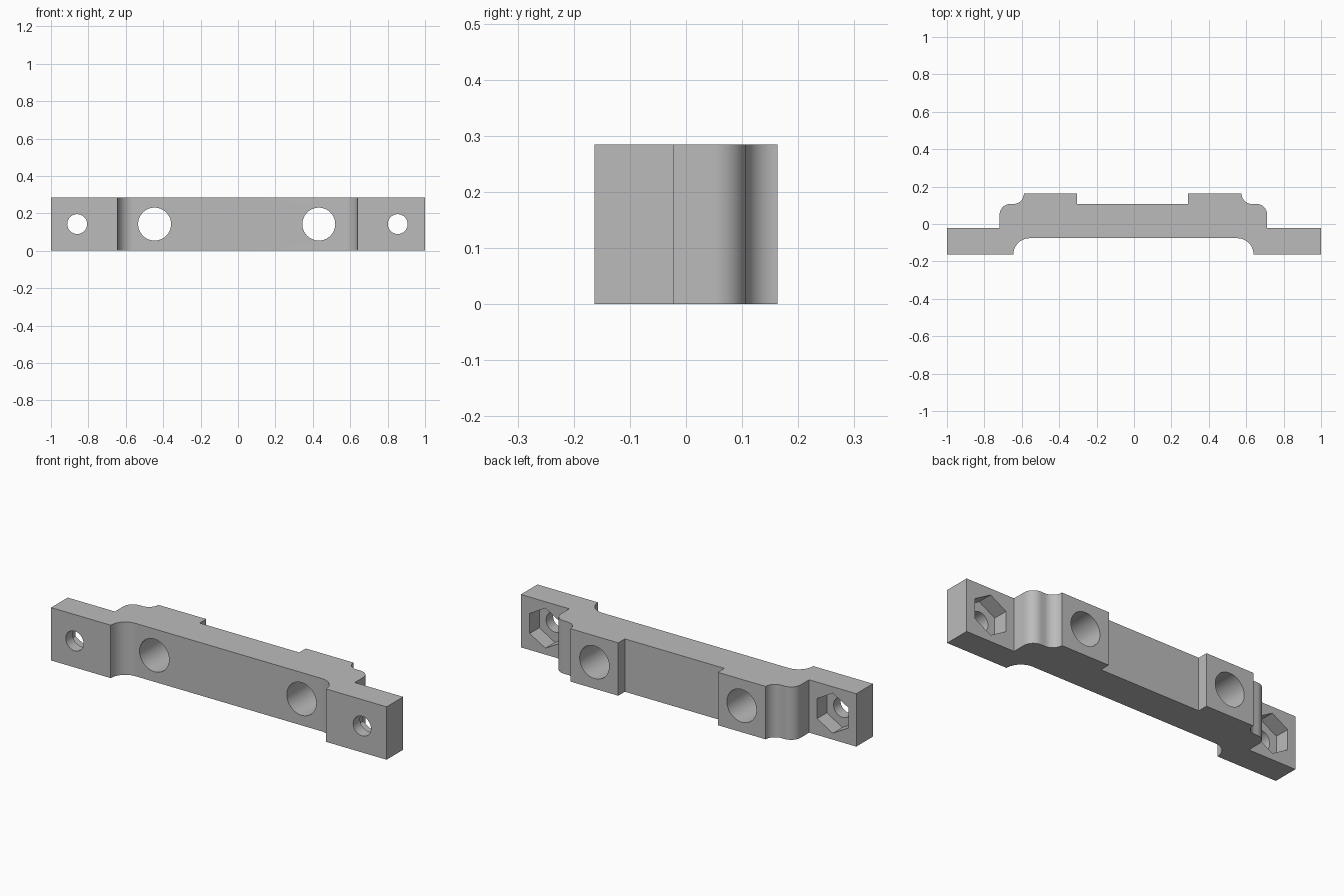
import bpy
import bmesh
from math import cos, sin, pi, radians

cube = bpy.data.objects.get("Cube")
if cube:
    bpy.data.objects.remove(cube, do_unlink=True)

HEIGHT = 0.285
MID = HEIGHT / 2
FRONT, BACK = -0.163, 0.163
EAR_BACK, BEAM_FRONT, BEAM_BACK = -0.022, -0.076, 0.107
PAD_SHIFT, BODY_SHIFT = -0.007, -0.003   # slight offset of the features to -x

grey = bpy.data.materials.new("grey plastic")
grey.use_nodes = True
colour = (0.5, 0.5, 0.5, 1)
grey.diffuse_color = colour
grey.node_tree.nodes["Principled BSDF"].inputs["Base Color"].default_value = colour


def arc(cx, cy, r, start, end, steps=14):
    angles = [radians(start + (end - start) * i / steps) for i in range(steps + 1)]
    return [(cx + r * cos(a), cy + r * sin(a)) for a in angles]


def half_profile(side):
    """Outline of one half in plan, from the front middle round to the back middle."""
    pts = arc(0.555, FRONT, 0.087, 90, 0)                       # front hollow
    pts = [(x + side * BODY_SHIFT, y) for x, y in pts]
    pts += [(1, FRONT), (1, EAR_BACK)]                          # mounting ear
    back = [(0.715, EAR_BACK)]
    back += arc(0.658, BEAM_BACK - 0.057, 0.057, 0, 90)         # rounded shoulder
    back += arc(0.638, BACK, 0.056, 270, 180)                   # hollow beside the pad
    back += [(0.297, BACK), (0.297, BEAM_BACK)]                 # raised pad
    pts += [(x + side * PAD_SHIFT * (0.5 if x > 0.65 else 1), y) for x, y in back]
    return [(side * x, y) for x, y in pts]


def extrude_outline(name, outline):
    bm = bmesh.new()
    face = bm.faces.new([bm.verts.new((x, y, 0)) for x, y in outline])
    new = bmesh.ops.extrude_face_region(bm, geom=[face])["geom"]
    bmesh.ops.translate(bm, vec=(0, 0, HEIGHT),
                        verts=[v for v in new if isinstance(v, bmesh.types.BMVert)])
    bmesh.ops.recalc_face_normals(bm, faces=bm.faces)
    mesh = bpy.data.meshes.new(name)
    bm.to_mesh(mesh)
    bm.free()
    obj = bpy.data.objects.new(name, mesh)
    bpy.context.collection.objects.link(obj)
    return obj


def cut(target, name, x, radius, y0, y1, sides):
    """Bore a round or hexagonal hole along y."""
    bpy.ops.mesh.primitive_cylinder_add(vertices=sides, radius=radius, depth=y1 - y0,
                                        location=(x, (y0 + y1) / 2, MID),
                                        rotation=(pi / 2, 0, 0))
    cutter = bpy.context.object
    cutter.name = name
    mod = target.modifiers.new(name, "BOOLEAN")
    mod.operation = "DIFFERENCE"
    mod.solver = "EXACT"
    mod.object = cutter
    bpy.context.view_layer.objects.active = target
    bpy.ops.object.modifier_apply(modifier=name)
    bpy.data.objects.remove(cutter, do_unlink=True)


# Stepped bar
bracket = extrude_outline("bracket_bar", half_profile(1) + half_profile(-1)[::-1])

# Bolt holes, screw holes and hexagonal nut pockets
for side, label in ((1, "left"), (-1, "right")):
    pad_x = side * 0.439 + PAD_SHIFT
    ear_x = side * 0.857 + BODY_SHIFT
    cut(bracket, label + "_bolt_hole", pad_x, 0.088, -0.3, 0.3, 64)
    cut(bracket, label + "_screw_hole", ear_x, 0.053, -0.3, 0.1, 48)
    cut(bracket, label + "_nut_pocket", ear_x, 0.108, EAR_BACK - 0.082, 0.02, 6)

bracket.data.materials.clear()
bracket.data.materials.append(grey)
bpy.ops.object.select_all(action="DESELECT")
bracket.select_set(True)
bpy.context.view_layer.objects.active = bracket
bpy.ops.object.shade_smooth_by_angle(angle=radians(30))
